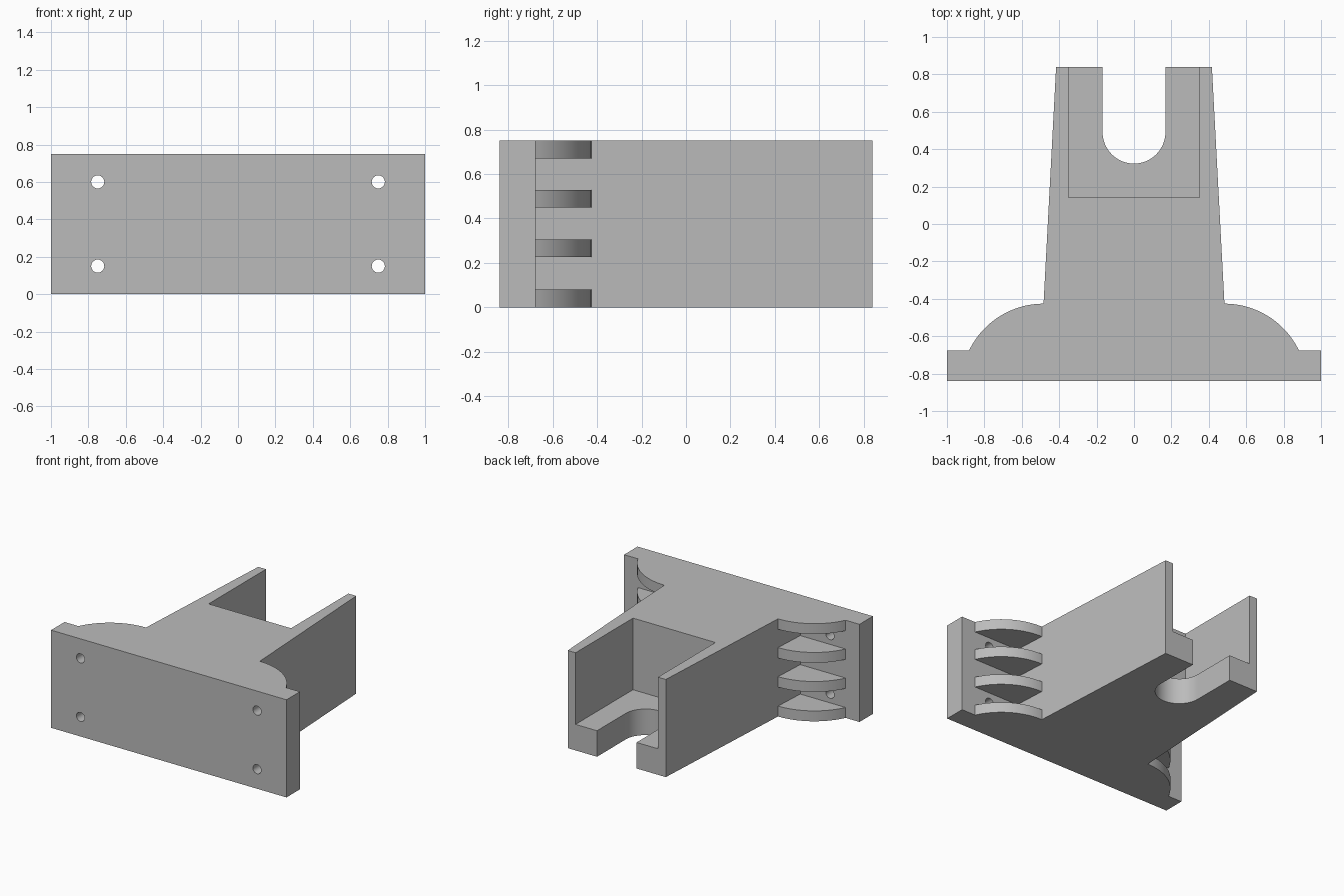
import bpy
import bmesh
from math import cos, sin, pi, atan2, hypot

cube = bpy.data.objects.get("Cube")
if cube:
    bpy.data.objects.remove(cube, do_unlink=True)

grey = bpy.data.materials.new("plain grey")
grey.use_nodes = True
colour = (0.5, 0.5, 0.5, 1)
grey.diffuse_color = colour
grey.node_tree.nodes["Principled BSDF"].inputs["Base Color"].default_value = colour

# Main dimensions
H = 0.75
FRONT, BACK = -0.84, 0.84
PLATE_BACK = -0.677
RIB_BACK = -0.426
RIB_T = 0.08


def arm_half_width(y):
    """Half width of the tapered arm at depth y."""
    return 0.461 - 0.053 * y


def prism(name, outline, z0, z1):
    """Extrude an outline in the ground plane from z0 to z1."""
    bm = bmesh.new()
    base = bm.faces.new([bm.verts.new((x, y, z0)) for x, y in outline])
    top = bmesh.ops.extrude_face_region(bm, geom=[base])["geom"]
    verts = [g for g in top if isinstance(g, bmesh.types.BMVert)]
    bmesh.ops.translate(bm, verts=verts, vec=(0, 0, z1 - z0))
    bmesh.ops.recalc_face_normals(bm, faces=bm.faces)
    mesh = bpy.data.meshes.new(name)
    bm.to_mesh(mesh)
    bm.free()
    mesh.materials.append(grey)
    obj = bpy.data.objects.new(name, mesh)
    bpy.context.collection.objects.link(obj)
    return obj


def rect(x, y0, y1):
    return [(-x, y0), (x, y0), (x, y1), (-x, y1)]


def activate(obj):
    bpy.ops.object.select_all(action="DESELECT")
    obj.select_set(True)
    bpy.context.view_layer.objects.active = obj


def cut(target, cutter):
    cutter.hide_render = True
    mod = target.modifiers.new("cut", "BOOLEAN")
    mod.operation = "DIFFERENCE"
    mod.solver = "EXACT"
    mod.object = cutter
    activate(target)
    bpy.ops.object.modifier_apply(modifier=mod.name)
    bpy.data.objects.remove(cutter, do_unlink=True)


def smooth(obj):
    activate(obj)
    bpy.ops.object.shade_smooth_by_angle()


# Mounting plate with four bolt holes
plate = prism("mounting_plate", rect(1, FRONT, PLATE_BACK), 0, H)
for x in (-0.75, 0.75):
    for z in (0.15, 0.6):
        bpy.ops.mesh.primitive_cylinder_add(
            vertices=32, radius=0.035, depth=0.4,
            location=(x, (FRONT + PLATE_BACK) / 2, z), rotation=(pi / 2, 0, 0))
        hole = bpy.context.object
        hole.data.materials.append(grey)
        cut(plate, hole)
smooth(plate)

# Tapered arm with an open pocket and a round-ended slot through its floor
wide, narrow = arm_half_width(PLATE_BACK), arm_half_width(BACK)
arm = prism("tapered_arm", [(-wide, PLATE_BACK), (wide, PLATE_BACK),
                            (narrow, BACK), (-narrow, BACK)], 0, H)
cut(arm, prism("pocket_cutter", rect(0.35, 0.143, 1), 0.2, 1))
SLOT_R, SLOT_Y = 0.168, 0.491
slot = [(SLOT_R * cos(pi + pi * i / 32), SLOT_Y + SLOT_R * sin(pi + pi * i / 32))
        for i in range(33)]
cut(arm, prism("slot_cutter", slot + [(SLOT_R, 1), (-SLOT_R, 1)], -0.1, 0.4))
smooth(arm)

# Curved gusset ribs, four on each side
root = arm_half_width(RIB_BACK)
tip = 0.882
run, rise = tip - root, RIB_BACK - PLATE_BACK
radius = (run ** 2 + rise ** 2) / (2 * rise)
centre_y = RIB_BACK - radius
end = atan2(PLATE_BACK - centre_y, run)
angles = [pi / 2 + (end - pi / 2) * i / 24 for i in range(25)]
arc = [(root + radius * cos(a), centre_y + radius * sin(a)) for a in angles]
for side, s in (("left", 1), ("right", -1)):
    outline = [(s * x, y) for x, y in arc + [(wide, PLATE_BACK)]]
    for n, z in enumerate((0, 0.226, 0.449, H - RIB_T)):
        smooth(prism(f"{side}_rib_{n + 1}", outline, z, z + RIB_T))
